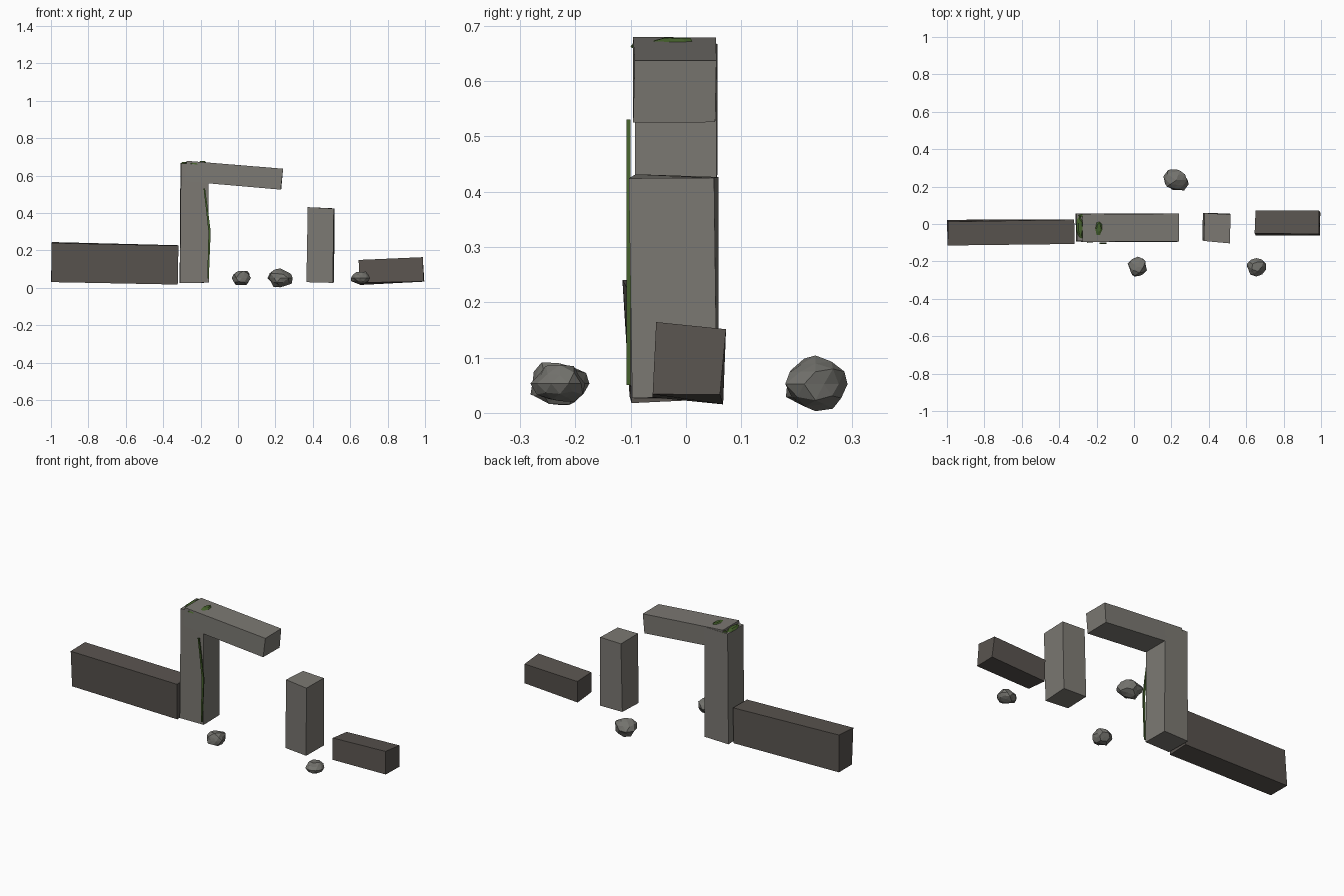
import bpy, bmesh, random
from mathutils import Vector, Euler, Matrix

cube = bpy.data.objects.get("Cube")
if cube:
    bpy.data.objects.remove(cube)


def make_material(name, rgb):
    mat = bpy.data.materials.new(name)
    mat.use_nodes = True
    mat.diffuse_color = (*rgb, 1)
    bsdf = next(n for n in mat.node_tree.nodes if n.type == 'BSDF_PRINCIPLED')
    bsdf.inputs["Base Color"].default_value = (*rgb, 1)
    bsdf.inputs["Roughness"].default_value = 0.9
    return mat


stone = make_material("weathered stone", (0.20, 0.19, 0.17))
dark_stone = make_material("dark wall stone", (0.10, 0.088, 0.078))
rubble = make_material("rubble grey", (0.17, 0.168, 0.152))
moss = make_material("moss green", (0.06, 0.12, 0.025))


def finish(name, bm, mat):
    bmesh.ops.recalc_face_normals(bm, faces=bm.faces)
    mesh = bpy.data.meshes.new(name)
    bm.to_mesh(mesh)
    bm.free()
    mesh.materials.append(mat)
    obj = bpy.data.objects.new(name, mesh)
    bpy.context.collection.objects.link(obj)
    return obj


def block(name, center, size, tilt, mat, jitter=0.004, seed=1):
    """Tilted, slightly irregular stone block."""
    rng = random.Random(seed)
    bm = bmesh.new()
    bmesh.ops.create_cube(bm, size=1)
    turn = Euler(tilt).to_matrix()
    for v in bm.verts:
        p = Vector(a * b for a, b in zip(v.co, size))
        p += Vector(rng.uniform(-jitter, jitter) for _ in range(3))
        v.co = turn @ p + Vector(center)
    return finish(name, bm, mat)


def rock(name, center, radii, seed):
    """Chipped angular stone."""
    rng = random.Random(seed)
    bm = bmesh.new()
    bmesh.ops.create_icosphere(bm, subdivisions=2, radius=1)
    for v in bm.verts:
        k = rng.uniform(0.78, 1.08)
        v.co = Vector(c * r * k for c, r in zip(v.co, radii)) + Vector(center)
    return finish(name, bm, rubble)


def moss_patch(name, center, size, tilt, seed):
    """Thin ragged cushion of moss."""
    rng = random.Random(seed)
    bm = bmesh.new()
    bmesh.ops.create_cone(bm, cap_ends=True, cap_tris=True, segments=7,
                          radius1=1, radius2=0.6, depth=1)
    turn = Euler(tilt).to_matrix()
    for v in bm.verts:
        k = rng.uniform(0.75, 1.1)
        p = Vector((v.co.x * size[0] * k, v.co.y * size[1] * k, v.co.z * size[2]))
        v.co = turn @ p + Vector(center)
    return finish(name, bm, moss)


# Ruined archway
block("arch_left_pillar", (-0.232, -0.02, 0.347), (0.15, 0.146, 0.64), (0, 0.004, 0), stone, seed=3)
block("arch_lintel", (-0.022, -0.02, 0.603), (0.515, 0.148, 0.11), (0, 0.085, 0), stone, 0.002, 4)
block("arch_right_pillar", (0.442, -0.02, 0.228), (0.143, 0.148, 0.40), (0.01, 0.012, -0.05), stone, seed=5)

# Broken walls on both sides
block("left_wall", (-0.66, -0.042, 0.13), (0.675, 0.125, 0.208), (0.03, 0.02, 0.01), dark_stone, seed=6)
block("right_wall", (0.822, 0.006, 0.09), (0.342, 0.125, 0.124), (-0.06, -0.03, -0.015), dark_stone, seed=7)

# Fallen rubble
rock("front_rubble", (0.02, -0.23, 0.053), (0.055, 0.057, 0.042), 11)
rock("back_rubble", (0.226, 0.234, 0.052), (0.068, 0.064, 0.053), 12)
rock("side_rubble", (0.654, -0.228, 0.053), (0.053, 0.05, 0.037), 13)

# Moss on the arch corner
moss_patch("moss_edge", (-0.288, -0.02, 0.668), (0.022, 0.075, 0.009), (0, 0.06, 0.05), 21)
moss_patch("moss_top", (-0.187, -0.02, 0.675), (0.02, 0.042, 0.006), (0, 0.085, -0.1), 22)
moss_patch("moss_back", (-0.278, 0.045, 0.667), (0.028, 0.012, 0.01), (0, 0.06, 0.2), 23)
moss_patch("moss_front", (-0.232, -0.088, 0.665), (0.035, 0.014, 0.006), (0.1, 0.085, 0), 24)

# Hanging vine: a thin bent strip down the pillar
path = [(-0.18, 0.53, 0.004), (-0.166, 0.42, 0.005), (-0.152, 0.30, 0.006),
        (-0.156, 0.18, 0.005), (-0.16, 0.05, 0.004)]
bm = bmesh.new()
rings = []
for x, z, w in path:
    rings.append([bm.verts.new((x + sx * w, -0.104 + sy * 0.004, z))
                  for sx, sy in ((-1, -1), (1, -1), (1, 1), (-1, 1))])
for a, b in zip(rings, rings[1:]):
    for i in range(4):
        j = (i + 1) % 4
        bm.faces.new((a[i], a[j], b[j], b[i]))
bm.faces.new(rings[0])
bm.faces.new(rings[-1])
finish("hanging_vine", bm, moss)
